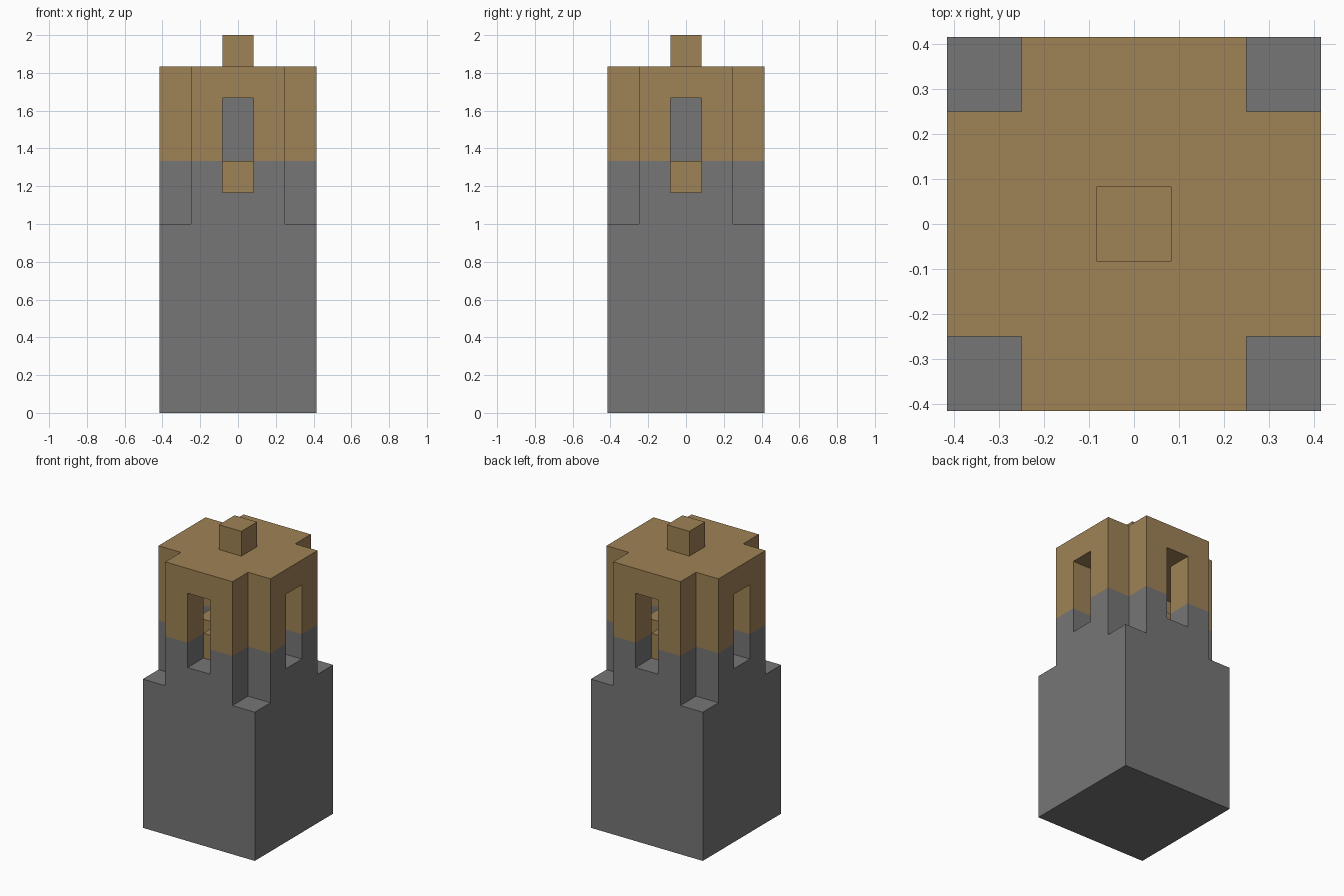
import bpy
import bmesh
from mathutils import Vector

U = 1 / 6  # one building block

cube = bpy.data.objects.get("Cube")
if cube:
    bpy.data.objects.remove(cube, do_unlink=True)


def material(name, color):
    mat = bpy.data.materials.new(name)
    mat.use_nodes = True
    mat.diffuse_color = color
    mat.node_tree.nodes["Principled BSDF"].inputs["Base Color"].default_value = color
    return mat


stone = material("grey stone", (0.182, 0.182, 0.182, 1))
timber = material("brown timber", (0.347, 0.223, 0.092, 1))


def block(name, center, size, z0, z1, mat=None):
    """Box given in block units: plan centre, plan size, bottom and top."""
    bm = bmesh.new()
    bmesh.ops.create_cube(bm, size=1)
    bmesh.ops.scale(bm, vec=Vector((size[0], size[1], z1 - z0)) * U, verts=bm.verts)
    bmesh.ops.translate(bm, vec=Vector((center[0], center[1], (z0 + z1) / 2)) * U, verts=bm.verts)
    mesh = bpy.data.meshes.new(name)
    bm.to_mesh(mesh)
    bm.free()
    obj = bpy.data.objects.new(name, mesh)
    bpy.context.collection.objects.link(obj)
    if mat:
        mesh.materials.append(mat)
    return obj


def modify(obj, cutters, operation):
    """Apply booleans in order and remove the helper objects."""
    for cutter in cutters:
        cutter.hide_render = True
        mod = obj.modifiers.new("boolean", "BOOLEAN")
        mod.operation = operation
        mod.solver = "EXACT"
        mod.object = cutter
    graph = bpy.context.evaluated_depsgraph_get()
    mesh = bpy.data.meshes.new_from_object(obj.evaluated_get(graph))
    obj.modifiers.clear()
    obj.data = mesh
    for cutter in cutters:
        bpy.data.objects.remove(cutter, do_unlink=True)


# Tower shell: corner notches, hollow bell room and two crossing window openings
tower = block("tower", (0, 0), (5, 5), 0, 11, stone)
cutters = [block("corner_cutter", (sx * 2.5, sy * 2.5), (2, 2), 6, 12, stone)
           for sx in (-1, 1) for sy in (-1, 1)]
cutters.append(block("room_cutter", (0, 0), (2.99, 2.99), 7, 10, stone))
cutters.append(block("window_cutter", (0, 0), (6, 1), 7, 10, stone))
cutters.append(block("window_cutter", (0, 0), (1, 6), 7, 10, stone))
modify(tower, cutters, "DIFFERENCE")

# Stone below the belfry line, timber above it
tower.data.materials.append(timber)
bm = bmesh.new()
bm.from_mesh(tower.data)
bmesh.ops.bisect_plane(bm, geom=bm.verts[:] + bm.edges[:] + bm.faces[:],
                       plane_co=(0, 0, 8 * U), plane_no=(0, 0, 1))
timber_slot = len(tower.data.materials) - 1
for face in bm.faces:
    face.material_index = timber_slot if face.calc_center_median().z > 8 * U else 0
bm.to_mesh(tower.data)
bm.free()

# Crossed beams on the belfry floor
beams = block("crossed_beams", (0, 0), (1, 2.98), 7, 8, timber)
modify(beams, [block("beam_arm", (0, 0), (2.98, 1), 7, 8, timber)], "UNION")

# Bell core above the beams, and the roof finial
block("bell", (0, 0), (1, 1), 8, 10, stone)
block("roof_finial", (0, 0), (1, 1), 11, 12, timber)
